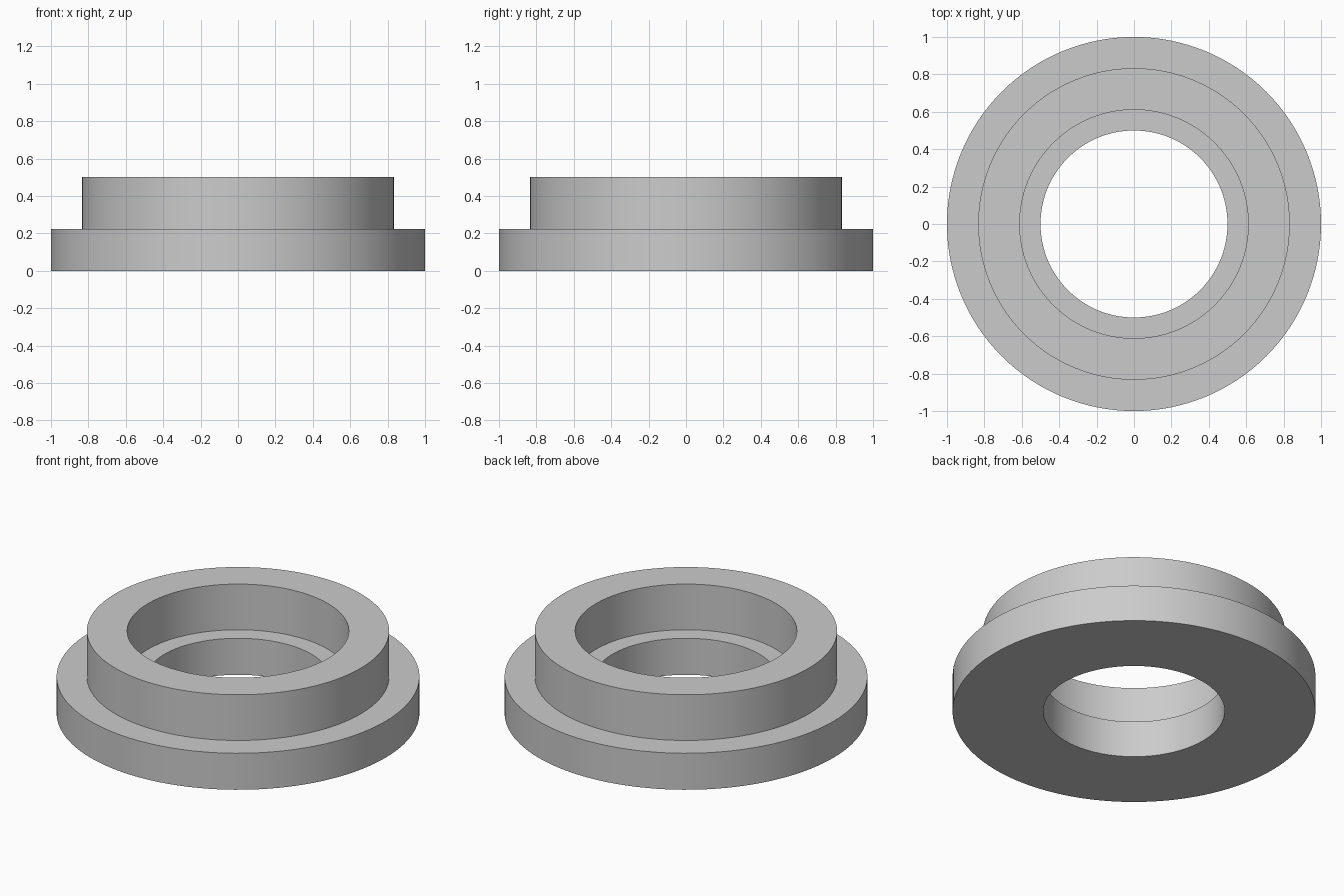
import bpy
import bmesh
import math

cube = bpy.data.objects.get("Cube")
if cube:
    bpy.data.objects.remove(cube, do_unlink=True)

SEGMENTS = 128
FLANGE_RADIUS, COLLAR_RADIUS = 1.0, 0.833
RECESS_RADIUS, BORE_RADIUS = 0.611, 0.5
STEP_HEIGHT, TOP_HEIGHT = 0.222, 0.5

# Plain grey material
grey = bpy.data.materials.new("plain_grey")
grey.use_nodes = True
colour = (0.6, 0.6, 0.6, 1)
grey.diffuse_color = colour
grey.node_tree.nodes["Principled BSDF"].inputs["Base Color"].default_value = colour


def lathe(name, profile, material):
    """Spin a closed (radius, height) profile around the z axis."""
    bm = bmesh.new()
    verts = [bm.verts.new((r, 0, z)) for r, z in profile]
    edges = [bm.edges.new((v, verts[i - 1])) for i, v in enumerate(verts)]
    bmesh.ops.spin(bm, geom=verts + edges, axis=(0, 0, 1), cent=(0, 0, 0),
                   angle=math.tau, steps=SEGMENTS, use_merge=True)
    bmesh.ops.remove_doubles(bm, verts=bm.verts, dist=0.0001)
    bmesh.ops.recalc_face_normals(bm, faces=bm.faces)
    mesh = bpy.data.meshes.new(name)
    bm.to_mesh(mesh)
    bm.free()
    mesh.materials.append(material)
    obj = bpy.data.objects.new(name, mesh)
    bpy.context.collection.objects.link(obj)
    return obj


# Flanged ring: wide base, narrower collar, and a bore with an inner ledge
ring = lathe("flanged_ring", [
    (BORE_RADIUS, 0),
    (FLANGE_RADIUS, 0),
    (FLANGE_RADIUS, STEP_HEIGHT),
    (COLLAR_RADIUS, STEP_HEIGHT),
    (COLLAR_RADIUS, TOP_HEIGHT),
    (RECESS_RADIUS, TOP_HEIGHT),
    (RECESS_RADIUS, STEP_HEIGHT),
    (BORE_RADIUS, STEP_HEIGHT),
], grey)

# Smooth walls with crisp rims
bpy.ops.object.select_all(action="DESELECT")
ring.select_set(True)
bpy.context.view_layer.objects.active = ring
bpy.ops.object.shade_smooth_by_angle(angle=math.radians(30))
